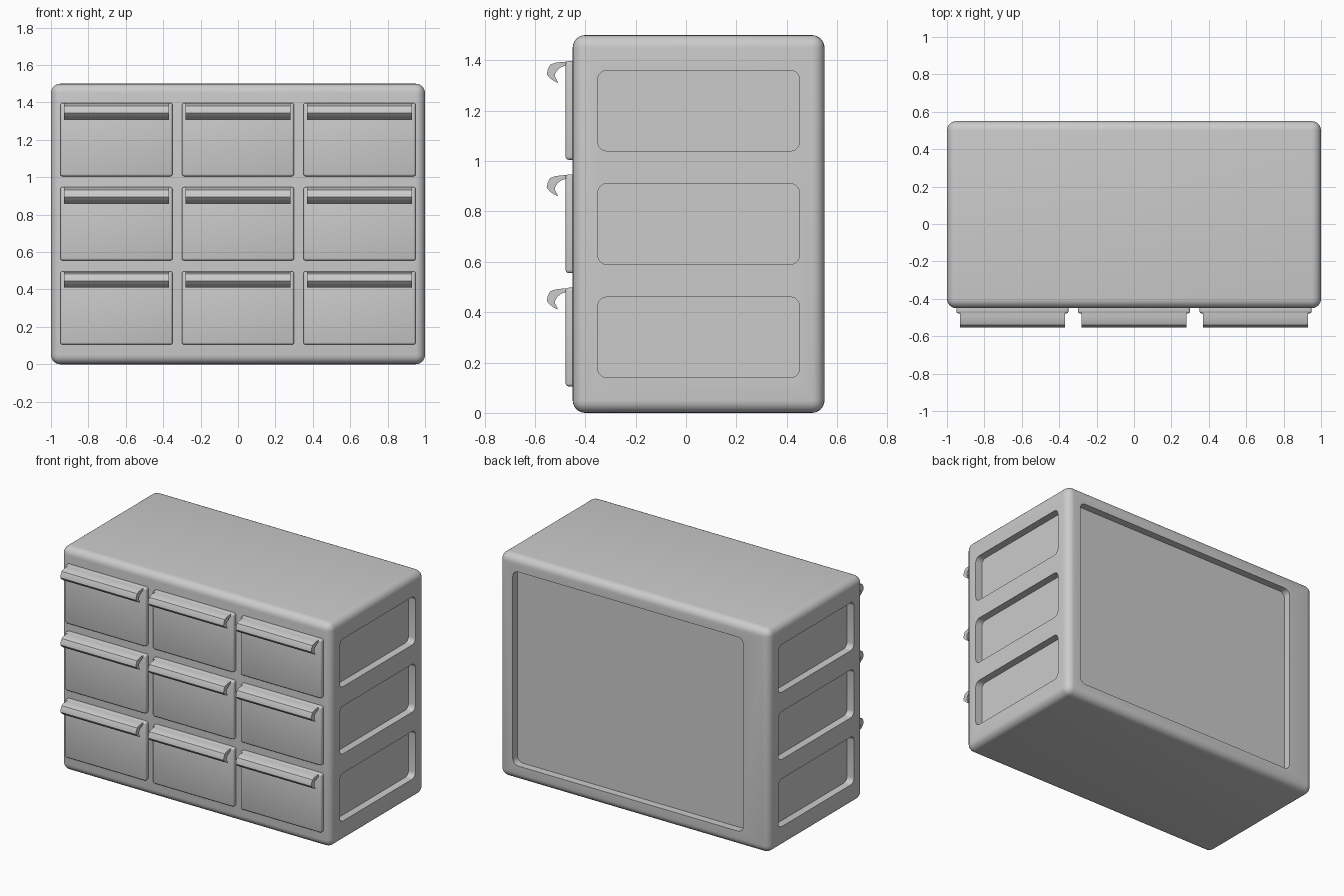
import bpy, bmesh
from mathutils import Vector

if "Cube" in bpy.data.objects:
    bpy.data.objects.remove(bpy.data.objects["Cube"])


def make_object(name, bm):
    bmesh.ops.recalc_face_normals(bm, faces=bm.faces)
    mesh = bpy.data.meshes.new(name)
    bm.to_mesh(mesh)
    bm.free()
    obj = bpy.data.objects.new(name, mesh)
    bpy.context.collection.objects.link(obj)
    return obj


def smooth(obj):
    bpy.ops.object.select_all(action='DESELECT')
    obj.select_set(True)
    bpy.context.view_layer.objects.active = obj
    bpy.ops.object.shade_smooth_by_angle(angle=0.6)


def box(name, lo, hi, radius, segments=4, axis=None):
    """Rounded box; with an axis given, only edges along it are rounded."""
    lo, hi = Vector(lo), Vector(hi)
    bm = bmesh.new()
    bmesh.ops.create_cube(bm, size=1)
    bmesh.ops.scale(bm, vec=hi - lo, verts=bm.verts)
    bmesh.ops.translate(bm, vec=(lo + hi) / 2, verts=bm.verts)
    edges = [e for e in bm.edges
             if axis is None or abs((e.verts[0].co - e.verts[1].co)[axis]) > 1e-4]
    bmesh.ops.bevel(bm, geom=edges, offset=radius, offset_type='OFFSET',
                    segments=segments, profile=0.5, affect='EDGES')
    return make_object(name, bm)


def prism(name, profile, x0, x1):
    """Extrude a (y, z) profile along x."""
    bm = bmesh.new()
    face = bm.faces.new([bm.verts.new((x0, y, z)) for y, z in profile])
    ext = bmesh.ops.extrude_face_region(bm, geom=[face])
    verts = [g for g in ext['geom'] if isinstance(g, bmesh.types.BMVert)]
    bmesh.ops.translate(bm, vec=(x1 - x0, 0, 0), verts=verts)
    return make_object(name, bm)


# cabinet body with rounded edges
body = box("cabinet_body", (-1, -0.45, 0), (1, 0.55, 1.5), 0.05, 6)

# recessed panels: three on each side, one on the back
cutters = [box("back_recess_cutter", (-0.81, 0.5, 0.1), (0.9, 0.7, 1.4), 0.04, 5, 1)]
for z in (0.14, 0.59, 1.04):
    for x0, x1 in ((-1.1, -0.95), (0.95, 1.1)):
        cutters.append(box("side_recess_cutter", (x0, -0.35, z),
                           (x1, 0.45, z + 0.32), 0.035, 5, 0))
for cutter in cutters:
    cutter.hide_render = True
    mod = body.modifiers.new("recess", 'BOOLEAN')
    mod.object = cutter
    mod.operation = 'DIFFERENCE'
    mod.solver = 'EXACT'
    bpy.context.view_layer.objects.active = body
    bpy.ops.object.modifier_apply(modifier=mod.name)
    bpy.data.objects.remove(cutter)
smooth(body)

# hooked handle section (y, z measured down from the drawer top)
hook = [(-0.470, -0.005), (-0.495, -0.007), (-0.520, -0.010), (-0.540, -0.018),
        (-0.549, -0.036), (-0.553, -0.056), (-0.541, -0.070), (-0.525, -0.082),
        (-0.508, -0.090), (-0.514, -0.076), (-0.521, -0.064), (-0.519, -0.052),
        (-0.510, -0.038), (-0.494, -0.026), (-0.470, -0.018)]

# drawer grid, each with a full-width handle
for x in (-0.65, 0, 0.65):
    for top in (0.5, 0.95, 1.4):
        smooth(box("drawer_front", (x - 0.3, -0.478, top - 0.395),
                   (x + 0.3, -0.43, top - 0.003), 0.012, 3))
        smooth(prism("drawer_handle", [(y, top + z) for y, z in hook],
                     x - 0.28, x + 0.28))
